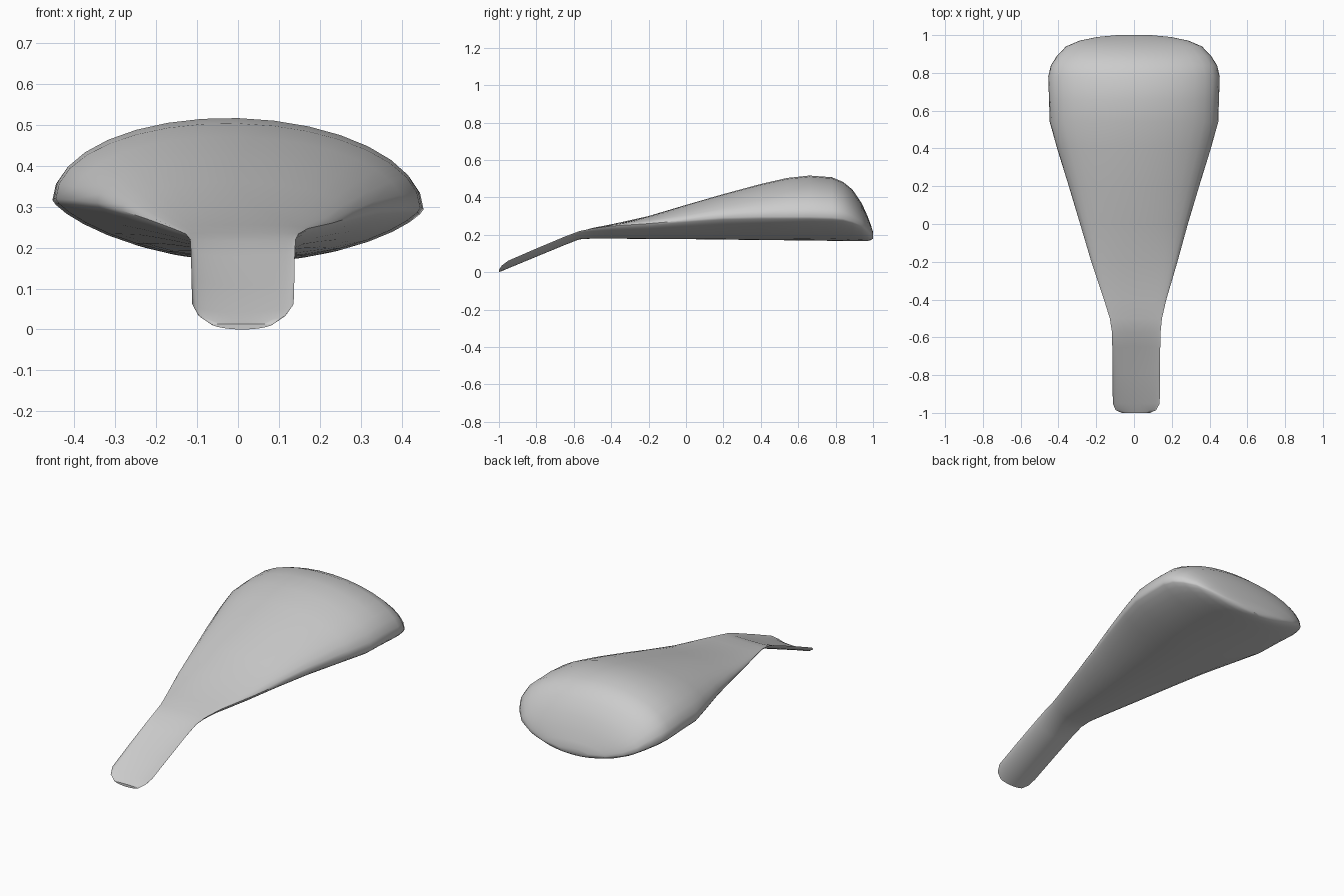
import bpy, bmesh, math

# Cross-sections: y, centre x, half width, rim z, top centre z, underside z
stations = [
    (-1.00, 0.010, 0.075, 0.012, 0.014, 0.000),
    (-0.985, 0.010, 0.108, 0.036, 0.022, 0.006),
    (-0.95, 0.012, 0.124, 0.062, 0.042, 0.021),
    (-0.80, 0.012, 0.126, 0.127, 0.108, 0.083),
    (-0.65, 0.012, 0.127, 0.190, 0.178, 0.145),
    (-0.57, 0.012, 0.129, 0.220, 0.216, 0.176),
    (-0.50, 0.010, 0.138, 0.234, 0.237, 0.180),
    (-0.40, 0.006, 0.165, 0.247, 0.256, 0.180),
    (-0.20, 0.002, 0.228, 0.266, 0.300, 0.178),
    (0.00, 0.0, 0.285, 0.284, 0.360, 0.177),
    (0.20, 0.0, 0.345, 0.301, 0.418, 0.175),
    (0.40, 0.0, 0.407, 0.307, 0.472, 0.172),
    (0.54, 0.0, 0.446, 0.308, 0.504, 0.171),
    (0.66, 0.0, 0.450, 0.308, 0.517, 0.170),
    (0.78, 0.0, 0.454, 0.305, 0.508, 0.168),
    (0.84, 0.0, 0.440, 0.298, 0.483, 0.167),
    (0.89, 0.0, 0.408, 0.282, 0.442, 0.166),
    (0.94, 0.0, 0.360, 0.258, 0.368, 0.166),
    (0.97, 0.0, 0.290, 0.232, 0.302, 0.167),
    (0.99, 0.0, 0.195, 0.208, 0.248, 0.172),
    (1.00, 0.0, 0.090, 0.198, 0.215, 0.180),
]
SIDES = 32

# Lens-shaped loft running from the flat stem to the domed head
bm = bmesh.new()
rings = []
for y, cx, hw, rim, top, bottom in stations:
    ring = []
    for i in range(SIDES):
        a = 2 * math.pi * i / SIDES
        u, s = math.cos(a), math.sin(a)
        if s >= 0:
            z = rim + (top - rim) * abs(s) ** 1.0
        else:
            z = rim + (bottom - rim) * abs(s) ** 1.5
        x = cx + hw * u
        tilt = -0.025 * x if y > -0.4 else 0.0
        ring.append(bm.verts.new((x, y, z + tilt)))
    rings.append(ring)

for r0, r1 in zip(rings, rings[1:]):
    for i in range(SIDES):
        j = (i + 1) % SIDES
        bm.faces.new((r0[i], r0[j], r1[j], r1[i]))
bm.faces.new(rings[0])
bm.faces.new(rings[-1])
bmesh.ops.recalc_face_normals(bm, faces=bm.faces)

mesh = bpy.data.meshes.new("paddle_body")
bm.to_mesh(mesh)
bm.free()
body = bpy.data.objects.new("paddle_body", mesh)
bpy.context.collection.objects.link(body)

# Smooth surface with the thin rim kept crisp
bpy.context.view_layer.objects.active = body
body.select_set(True)
bpy.ops.object.shade_smooth_by_angle(angle=math.radians(50))
